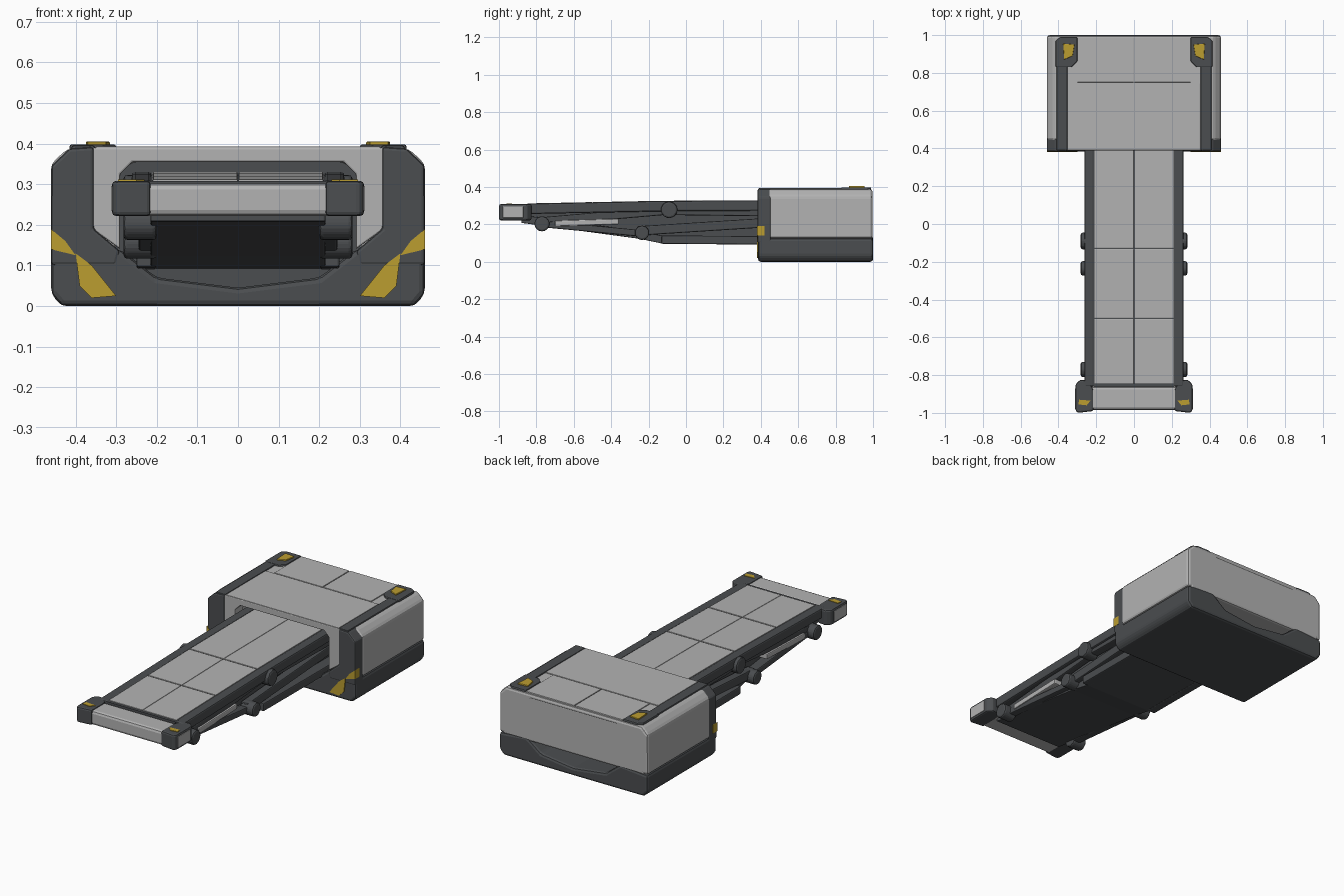
import bpy, bmesh, math
from mathutils import Vector


def material(name, r, g, b):
    m = bpy.data.materials.new(name)
    m.diffuse_color = (r, g, b, 1)
    return m


DARK = material("dark_grey", 0.07, 0.075, 0.08)
LIGHT = material("light_grey", 0.45, 0.45, 0.45)
YELLOW = material("yellow", 0.5, 0.34, 0.03)


def prism(name, pts, axis, a, b, mat, bevel=0.0):
    """Extrude a 2D outline: axis 'x' takes (y, z), 'y' takes (x, z), 'z' takes (x, y)."""
    put = {'x': lambda p, t: (t, p[0], p[1]),
           'y': lambda p, t: (p[0], t, p[1]),
           'z': lambda p, t: (p[0], p[1], t)}[axis]
    bm = bmesh.new()
    lo = [bm.verts.new(put(p, a)) for p in pts]
    hi = [bm.verts.new(put(p, b)) for p in pts]
    n = len(pts)
    bm.faces.new(lo)
    bm.faces.new(hi)
    for i in range(n):
        j = (i + 1) % n
        bm.faces.new((lo[i], lo[j], hi[j], hi[i]))
    bmesh.ops.recalc_face_normals(bm, faces=bm.faces)
    me = bpy.data.meshes.new(name)
    bm.to_mesh(me)
    bm.free()
    ob = bpy.data.objects.new(name, me)
    bpy.context.collection.objects.link(ob)
    me.materials.append(mat)
    if bevel:
        mod = ob.modifiers.new("bevel", 'BEVEL')
        mod.width = bevel
        mod.segments = 2
        mod.limit_method = 'ANGLE'
    return ob


def box(name, x, y, z, mat, bevel=0.0):
    return prism(name, [(x[0], y[0]), (x[1], y[0]), (x[1], y[1]), (x[0], y[1])],
                 'z', z[0], z[1], mat, bevel)


def mirror(ob):
    mod = ob.modifiers.new("mirror", 'MIRROR')
    mod.use_axis[0] = True
    return ob


def both(half):
    """Complete a half outline given on the +x side."""
    return half + [(-x, z) for x, z in reversed(half) if x > 0]


def bar(name, p, q, w, x0, x1, mat):
    """Straight link between two (y, z) points, mirrored to both sides."""
    p, q = Vector(p), Vector(q)
    d = (q - p).normalized()
    s = Vector((-d.y, d.x)) * w / 2
    return mirror(prism(name, [p + s, q + s, q - s, p - s], 'x', x0, x1, mat, 0.006))


def slab(name, line, t, x0, x1, mat, bevel=0.0):
    """Plate whose top follows a (y, z) line."""
    return prism(name, line + [(y, z - t) for y, z in reversed(line)], 'x', x0, x1, mat, bevel)


# Housing: dark tray, light shell, rear fill
prism("housing_base", both([(0, 0), (0.435, 0), (0.46, 0.03), (0.46, 0.125),
                            (0.29, 0.14), (0.2, 0.07), (0, 0.045)]),
      'y', 0.385, 1.0, DARK, 0.014)
prism("housing_shell", [(0.46, 0.125), (0.46, 0.35), (0.42, 0.388), (-0.42, 0.388),
                        (-0.46, 0.35), (-0.46, 0.125), (-0.3, 0.125), (-0.3, 0.32),
                        (-0.26, 0.355), (0.26, 0.355), (0.3, 0.32), (0.3, 0.125)],
      'y', 0.44, 0.998, LIGHT, 0.014)
box("housing_rear_wall", (-0.44, 0.44), (0.72, 0.998), (0.12, 0.375), LIGHT, 0.012)
box("cavity_back", (-0.32, 0.32), (0.70, 0.73), (0.04, 0.36), DARK)

# Front opening: light arch and dark outer columns
prism("opening_arch", [(0.36, 0.19), (0.36, 0.39), (-0.36, 0.39), (-0.36, 0.19),
                       (-0.29, 0.14), (-0.29, 0.325), (-0.26, 0.355),
                       (0.26, 0.355), (0.29, 0.325), (0.29, 0.14)],
      'y', 0.39, 0.46, LIGHT, 0.004)
mirror(prism("front_column", [(0.29, 0.135), (0.30, 0.10), (0.46, 0.10), (0.46, 0.345),
                              (0.415, 0.388), (0.355, 0.392), (0.355, 0.19)],
             'y', 0.383, 0.455, DARK, 0.008))

# Hazard patches on the lower front corners
mirror(prism("front_hazard_upper", [(0.461, 0.19), (0.461, 0.14), (0.40, 0.125), (0.425, 0.16)],
             'y', 0.380, 0.42, YELLOW))
mirror(prism("front_hazard_lower", [(0.36, 0.10), (0.40, 0.13), (0.39, 0.05),
                                    (0.36, 0.02), (0.30, 0.025)],
             'y', 0.380, 0.40, YELLOW))

# Roof panels with seams, side strips and rear corner caps
box("roof_panel_front", (-0.35, 0.35), (0.392, 0.745), (0.38, 0.393), LIGHT, 0.002)
mirror(box("roof_panel_rear", (0.002, 0.30), (0.75, 0.99), (0.38, 0.393), LIGHT, 0.002))
mirror(box("roof_strip", (0.352, 0.41), (0.39, 0.84), (0.37, 0.395), DARK, 0.005))
mirror(prism("roof_corner_cap", [(0.30, 0.86), (0.33, 0.83), (0.415, 0.83),
                                 (0.415, 0.97), (0.39, 0.99), (0.30, 0.99)],
             'z', 0.37, 0.398, DARK, 0.006))
mirror(prism("roof_hazard", [(0.315, 0.95), (0.325, 0.89), (0.37, 0.87), (0.375, 0.955)],
             'z', 0.39, 0.405, YELLOW, 0.003))

# Ramp deck: light panels on a dark layer between side rails
deck = [(-0.86, 0.308), (-0.13, 0.322), (0.70, 0.326)]
slab("deck_underlayer", deck, 0.05, -0.215, 0.215, DARK)
for i, (a, b) in enumerate([((-0.845, 0.312), (-0.503, 0.319)),
                            ((-0.497, 0.319), (-0.133, 0.326)),
                            ((-0.127, 0.326), (0.70, 0.33))]):
    mirror(slab(f"deck_panel_{i + 1}", [a, b], 0.02, 0.001, 0.21, LIGHT, 0.002))
mirror(slab("deck_rail", [(-0.86, 0.31), (-0.13, 0.325), (0.70, 0.33)], 0.055,
            0.212, 0.262, DARK, 0.008))

# Underside plate and inner core
under = [(-0.88, 0.25), (-0.25, 0.165), (-0.13, 0.14), (0.70, 0.135)]
slab("ramp_underside", under, 0.042, -0.215, 0.215, DARK, 0.004)
prism("ramp_core", [(-0.88, 0.29), (0.70, 0.30)] + under[::-1], 'x', -0.19, 0.19, DARK)

# Folding side links
bar("lower_front_link", (-0.80, 0.205), (-0.22, 0.15), 0.035, 0.20, 0.245, DARK)
bar("diagonal_link", (-0.78, 0.215), (-0.09, 0.275), 0.045, 0.20, 0.24, DARK)
bar("light_strut", (-0.70, 0.205), (-0.36, 0.215), 0.03, 0.20, 0.25, LIGHT)
bar("cross_link", (-0.26, 0.165), (0.68, 0.225), 0.05, 0.20, 0.245, DARK)
bar("upper_rear_link", (-0.10, 0.275), (0.68, 0.265), 0.05, 0.20, 0.25, DARK)
bar("lower_rear_rail", (-0.13, 0.118), (0.70, 0.113), 0.045, 0.20, 0.25, DARK)

# Pivot knobs
for name, y, z, r in [("upper_pivot", -0.09, 0.278, 0.046),
                      ("lower_pivot", -0.235, 0.155, 0.04),
                      ("tip_pivot", -0.77, 0.203, 0.042)]:
    ring = [(y + r * math.cos(math.tau * (k + 0.5) / 10),
             z + r * math.sin(math.tau * (k + 0.5) / 10)) for k in range(10)]
    mirror(prism(name, ring, 'x', 0.20, 0.282, DARK, 0.01))

# Ramp tip: crossbar with hazard-marked corner blocks
box("tip_bar", (-0.24, 0.24), (-0.985, -0.86), (0.222, 0.302), LIGHT, 0.015)
mirror(prism("tip_corner", [(0.215, -0.99), (0.30, -1.0), (0.31, -0.985), (0.31, -0.85),
                            (0.285, -0.825), (0.235, -0.83), (0.215, -0.88)],
             'z', 0.222, 0.308, DARK, 0.012))
mirror(prism("tip_hazard", [(0.23, -0.935), (0.25, -0.96), (0.295, -0.955), (0.29, -0.93)],
             'z', 0.30, 0.311, YELLOW))
mirror(box("tip_end_face", (0.308, 0.313), (-0.98, -0.87), (0.235, 0.295), LIGHT, 0.002))
